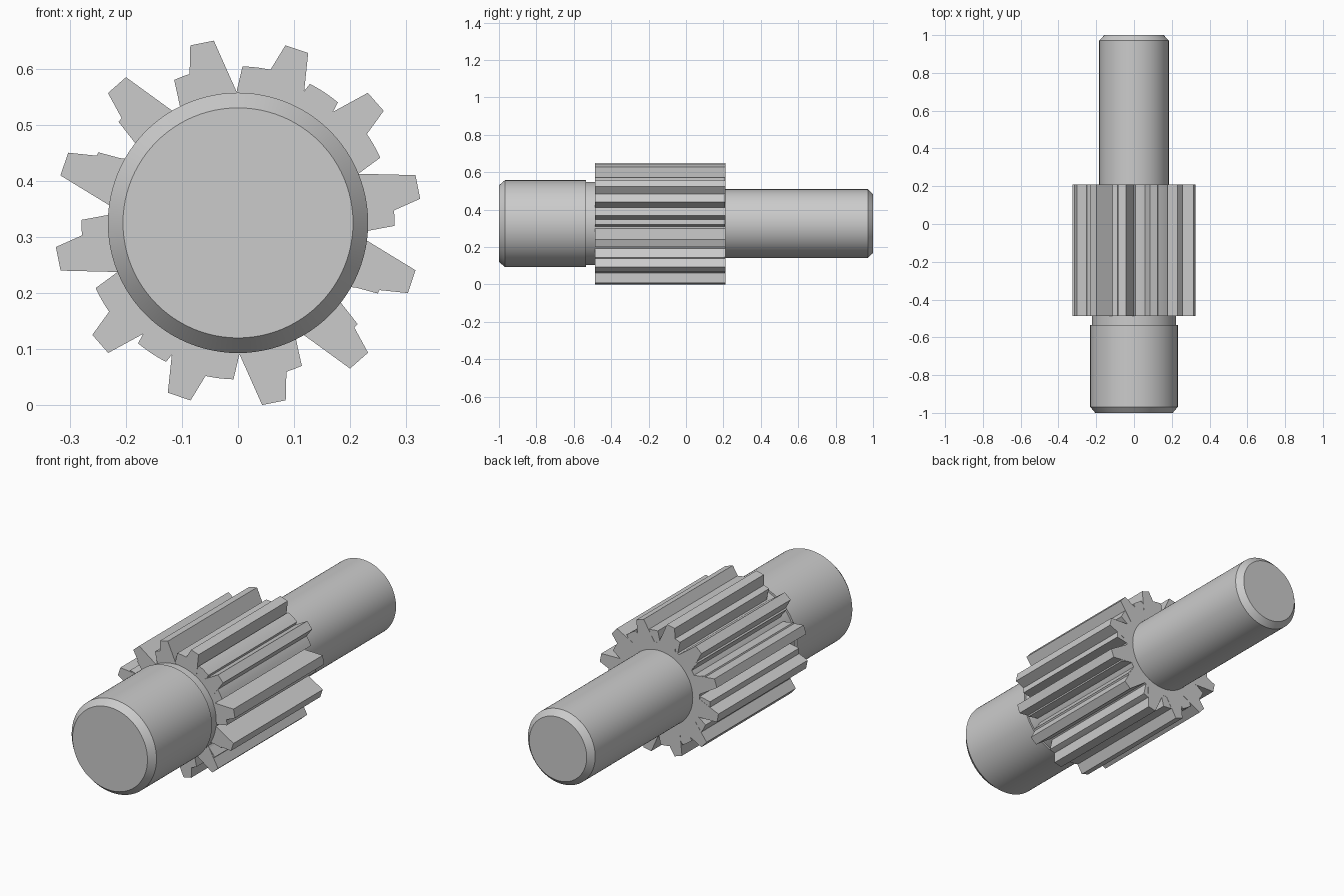
import bpy, bmesh
from math import sin, cos, radians, tau

if "Cube" in bpy.data.objects:
    bpy.data.objects.remove(bpy.data.objects["Cube"])

AXIS_Z = 0.325


def finish(name, bm, smooth):
    bmesh.ops.recalc_face_normals(bm, faces=bm.faces[:])
    mesh = bpy.data.meshes.new(name)
    bm.to_mesh(mesh)
    bm.free()
    obj = bpy.data.objects.new(name, mesh)
    obj.location.z = AXIS_Z
    bpy.context.collection.objects.link(obj)
    if smooth:
        bpy.ops.object.select_all(action='DESELECT')
        obj.select_set(True)
        bpy.context.view_layer.objects.active = obj
        bpy.ops.object.shade_smooth_by_angle(angle=radians(20))
    return obj


def lathe(name, profile, sides=96):
    """Turn (radius, y) points around the y axis and cap both ends."""
    bm = bmesh.new()
    rings = [[bm.verts.new((r * cos(tau * i / sides), y, r * sin(tau * i / sides)))
              for i in range(sides)] for r, y in profile]
    for a, b in zip(rings, rings[1:]):
        for i in range(sides):
            j = (i + 1) % sides
            bm.faces.new((a[i], a[j], b[j], b[i]))
    bm.faces.new(rings[0])
    bm.faces.new(rings[-1])
    return finish(name, bm, True)


def gear(name, teeth, centre, root, root_half, tip, tip_half, tip_steps, y0, y1):
    """Extrude a toothed outline along y; angles are in degrees."""
    outline = []
    pitch = 360 / teeth
    for k in range(teeth):
        c = centre + k * pitch
        outline.append((root, c - root_half))
        for s in range(tip_steps + 1):
            outline.append((tip, c - tip_half + 2 * tip_half * s / tip_steps))
        outline.append((root, c + root_half))
        outline.append((root, c + pitch / 2))
    bm = bmesh.new()
    front, back = [[bm.verts.new((r * cos(radians(a)), y, r * sin(radians(a))))
                    for r, a in outline] for y in (y0, y1)]
    n = len(outline)
    for i in range(n):
        j = (i + 1) % n
        bm.faces.new((front[i], front[j], back[j], back[i]))
    bm.faces.new(front)
    bm.faces.new(back)
    return finish(name, bm, tip_steps > 1)


# Stepped shaft: thick chamfered front, neck, thin chamfered back
lathe("shaft", [(0.205, -1), (0.232, -0.968), (0.232, -0.535), (0.222, -0.535),
                (0.222, 0.1), (0.184, 0.1), (0.184, 0.972), (0.157, 1)])

# Main gear: twelve tall tapered teeth with flat tips
gear("tall_gear", 12, 71.3, 0.222, 12, 0.3275, 3.75, 1, -0.487, 0.21)

# Inner gear: fourteen short teeth with rounded tips
gear("short_gear", 14, 82.2, 0.222, 9.2, 0.279, 6.15, 4, -0.486, 0.209)
